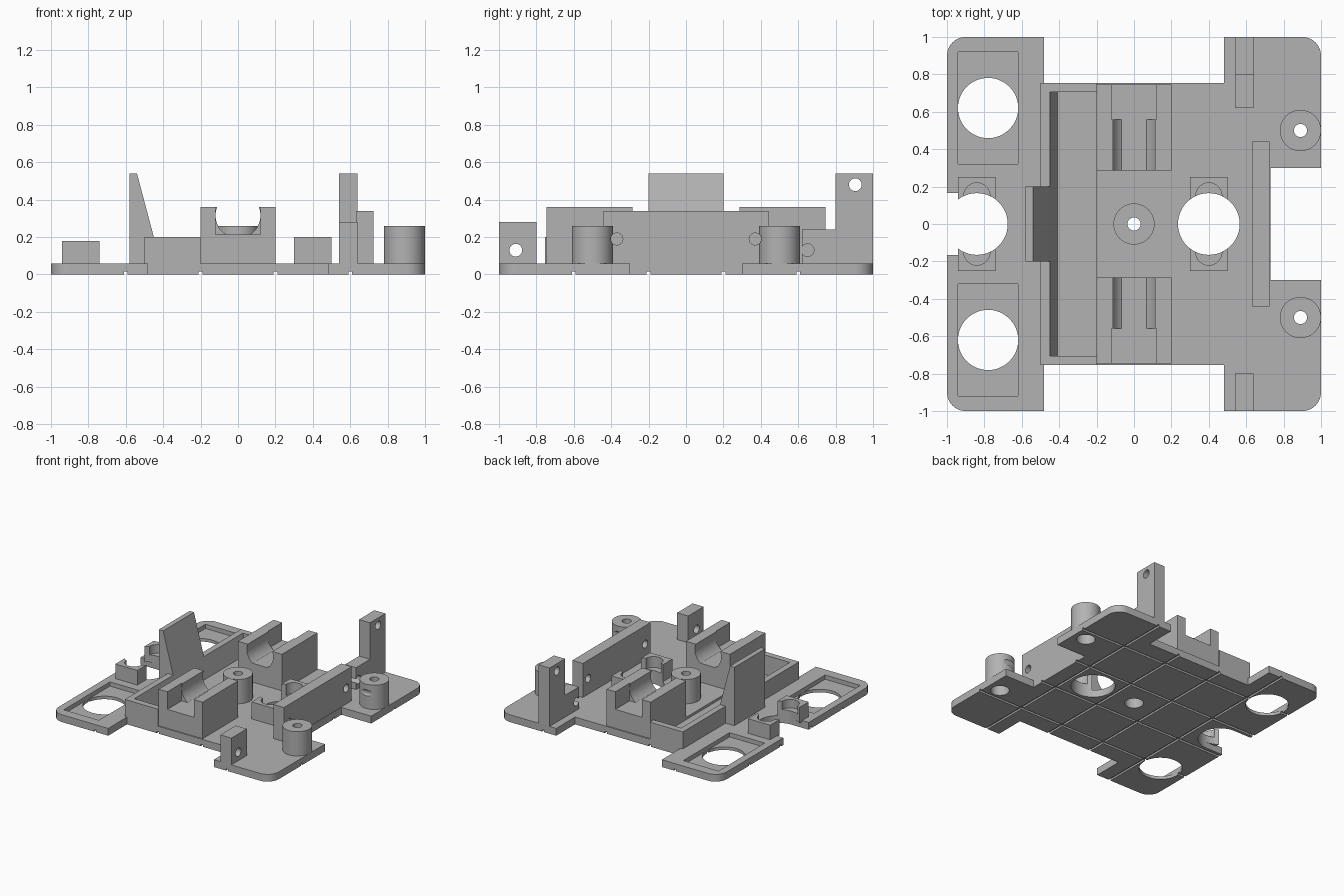
import bpy, bmesh, math
from mathutils import Vector

cube = bpy.data.objects.get("Cube")
if cube:
    bpy.data.objects.remove(cube, do_unlink=True)

grey = bpy.data.materials.new("plain_grey")
grey.use_nodes = True
colour = (0.45, 0.45, 0.45, 1)
grey.diffuse_color = colour
grey.node_tree.nodes["Principled BSDF"].inputs["Base Color"].default_value = colour


def prism(name, pts, lo, hi, axis="z"):
    """Extrude a 2D outline along an axis; outline is (y,z), (x,z) or (x,y)."""
    place = {"x": lambda a, b, t: (t, a, b),
             "y": lambda a, b, t: (a, t, b),
             "z": lambda a, b, t: (a, b, t)}[axis]
    bm = bmesh.new()
    face = bm.faces.new([bm.verts.new(place(a, b, lo)) for a, b in pts])
    new = bmesh.ops.extrude_face_region(bm, geom=[face])["geom"]
    step = Vector(place(0, 0, hi - lo))
    bmesh.ops.translate(bm, vec=step, verts=[v for v in new if isinstance(v, bmesh.types.BMVert)])
    bmesh.ops.recalc_face_normals(bm, faces=bm.faces)
    me = bpy.data.meshes.new(name)
    bm.to_mesh(me)
    bm.free()
    me.materials.append(grey)
    ob = bpy.data.objects.new(name, me)
    bpy.context.collection.objects.link(ob)
    return ob


def box(name, x0, x1, y0, y1, z0, z1):
    return prism(name, [(x0, y0), (x1, y0), (x1, y1), (x0, y1)], z0, z1)


def circle(a, b, r, n=48):
    return [(a + r * math.cos(math.tau * i / n), b + r * math.sin(math.tau * i / n))
            for i in range(n)]


def rod(name, a, b, r, lo, hi, axis="z"):
    return prism(name, circle(a, b, r), lo, hi, axis)


def cut(ob, *cutters):
    """Subtract the cutters, bake the result and remove them."""
    for c in cutters:
        m = ob.modifiers.new("cut", "BOOLEAN")
        m.operation, m.solver, m.object = "DIFFERENCE", "EXACT", c
    graph = bpy.context.evaluated_depsgraph_get()
    me = bpy.data.meshes.new_from_object(ob.evaluated_get(graph))
    ob.modifiers.clear()
    ob.data = me
    for c in cutters:
        bpy.data.objects.remove(c, do_unlink=True)
    return ob


TOP, SINK = 0.06, 0.03
SIDES = ((1, "back"), (-1, "front"))
STANDOFFS = ((0, 0), (0.89, 0.5), (0.89, -0.5))


def screw_hole(x, y):
    return [rod("c", x, y, 0.035, -0.1, 0.4), rod("c", x, y, 0.07, -0.1, 0.1)]


# Base plate with rounded corners
outline = []
for k, (sx, sy) in enumerate(((1, 1), (-1, 1), (-1, -1), (1, -1))):
    for i in range(9):
        t = math.pi / 2 * (k + i / 8)
        outline.append((sx * 0.9 + 0.1 * math.cos(t), sy * 0.9 + 0.1 * math.sin(t)))
base = prism("base_plate", outline, 0, TOP)

# Edge notches, pockets, round openings and underside grooves
holes = [box("c", 0.73, 1.2, -0.3, 0.3, -0.1, 0.2),
         box("c", -1.2, -0.84, -0.165, 0.165, -0.1, 0.2),
         rod("c", -0.84, 0, 0.165, -0.1, 0.2),
         rod("c", 0.4, 0, 0.165, -0.1, 0.2),
         box("c", -0.45, -0.2, -0.705, 0.705, 0.04, 0.2)]
for s, _ in SIDES:
    ya, yb = sorted((s * 0.32, s * 0.92))
    na, nb = sorted((s * 0.755, s * 1.2))
    holes += [box("c", -0.48, 0.48, na, nb, -0.1, 0.2),
              box("c", -0.94, -0.62, ya, yb, 0.025, 0.2),
              rod("c", -0.78, s * 0.62, 0.161, -0.1, 0.2)]
for p in (-0.6, -0.2, 0.2, 0.6):
    holes += [box("c", p - 0.01, p + 0.01, -1.2, 1.2, -0.1, 0.015),
              box("c", -1.2, 1.2, p - 0.01, p + 0.01, -0.1, 0.015)]
for x, y in STANDOFFS:
    holes += screw_hole(x, y)
cut(base, *holes)


def side_holes():
    return [rod("c", s * 0.37, 0.19, 0.032, 0.5, 1.2, "x") for s, _ in SIDES]


# Standoffs
for (x, y), label in zip(STANDOFFS, ("centre", "back", "front")):
    post = rod(label + "_standoff", x, y, 0.11, SINK, 0.26)
    cut(post, *screw_hole(x, y), *(side_holes() if x else []))

# Long upright wall
cut(box("upright_wall", 0.63, 0.725, -0.44, 0.44, SINK, 0.34), *side_holes())

# Side brackets
cut(box("front_bracket", 0.54, 0.64, -1, -0.8, SINK, 0.28),
    rod("c", -0.91, 0.13, 0.034, 0.4, 0.8, "x"))
step_profile = [(0.62, SINK), (1, SINK), (1, 0.54), (0.8, 0.54), (0.8, 0.24), (0.62, 0.24)]
cut(prism("back_bracket", step_profile, 0.54, 0.64, "x"),
    rod("c", 0.905, 0.48, 0.034, 0.4, 0.8, "x"),
    rod("c", 0.65, 0.13, 0.034, 0.4, 0.8, "x"))

# Cradles with a flat-bottomed round groove and a square outer end
groove = [(a, max(b, 0.215)) for a, b in circle(0, 0.315, 0.12) if b > 0.21]
groove = [(-0.066, 0.215)] + [p for p in groove if p[1] > 0.216] + [(0.066, 0.215)]
groove.sort(key=lambda p: math.atan2(p[1] - 0.315, p[0]))
for s, label in SIDES:
    ya, yb = sorted((s * 0.285, s * 0.745))
    oa, ob_ = sorted((s * 0.56, s * 0.9))
    cut(box(label + "_cradle", -0.2, 0.2, ya, yb, SINK, 0.36),
        prism("c", groove, -0.9, 0.9, "y"),
        box("c", -0.12, 0.12, oa, ob_, 0.215, 0.5))

# Tray rim with sloped inner face, end walls and the tall fin
rim = [(-0.5, SINK), (-0.406, SINK), (-0.45, 0.2), (-0.5, 0.2)]
prism("tray_rim", rim, -0.755, 0.755, "y")
for s, label in SIDES:
    ya, yb = sorted((s * 0.705, s * 0.755))
    box(label + "_tray_wall", -0.5, -0.2, ya, yb, SINK, 0.2)
fin = [(-0.58, SINK), (-0.406, SINK), (-0.45, 0.2), (-0.54, 0.54), (-0.58, 0.54)]
prism("tall_fin", fin, -0.2, 0.2, "y")

# Hollowed blocks beside the two round openings
for x, height, name in ((-0.84, 0.18, "right"), (0.4, 0.2, "left")):
    for s, label in SIDES:
        ya, yb = sorted((s * 0.1, s * 0.25))
        cut(box(f"{name}_{label}_block", x - 0.1, x + 0.1, ya, yb, 0.05, height),
            rod("c", x, 0, 0.165, -0.1, 0.4),
            rod("c", x, s * 0.15, 0.07, 0.11, 0.4))

# Smooth the round surfaces while keeping edges crisp
bpy.ops.object.select_all(action="DESELECT")
for ob in bpy.context.collection.objects:
    if ob.type == "MESH":
        ob.select_set(True)
        bpy.context.view_layer.objects.active = ob
bpy.ops.object.shade_smooth_by_angle(angle=math.radians(30))
